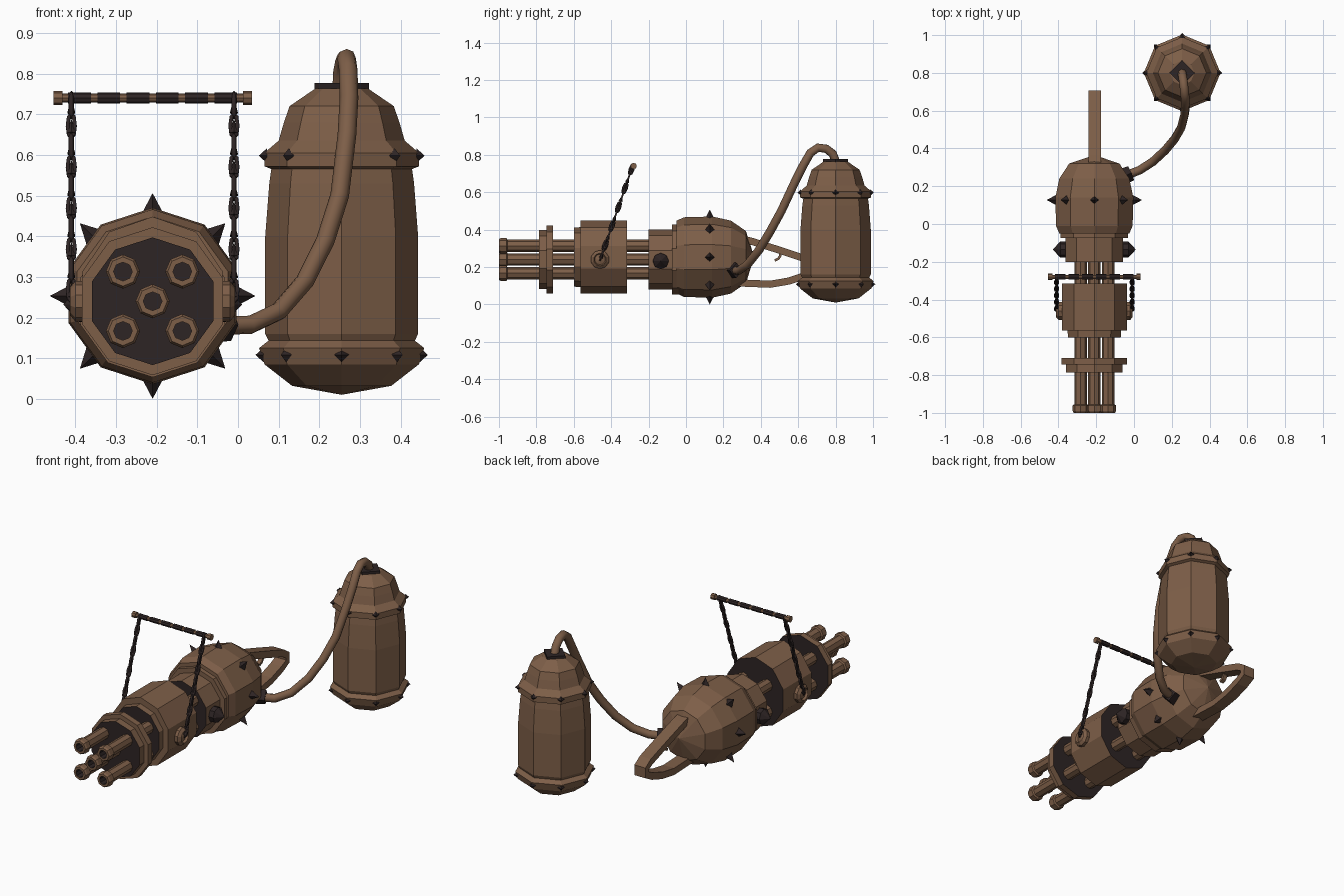
import bpy, bmesh, math
from mathutils import Vector, Matrix

if "Cube" in bpy.data.objects:
    bpy.data.objects.remove(bpy.data.objects["Cube"])


def material(name, col):
    m = bpy.data.materials.new(name)
    m.diffuse_color = (*col, 1)
    m.use_nodes = True
    m.node_tree.nodes["Principled BSDF"].inputs["Base Color"].default_value = m.diffuse_color
    return m


BROWN = material("rusty_brown", (0.205, 0.112, 0.064))
DARK = material("dark_iron", (0.027, 0.018, 0.018))
GX, GZ = -0.21, 0.25            # gun axis
TX, TY = 0.255, 0.80            # tank axis


def finish(name, bm, mats):
    bmesh.ops.recalc_face_normals(bm, faces=bm.faces)
    me = bpy.data.meshes.new(name)
    bm.to_mesh(me)
    bm.free()
    for m in mats:
        me.materials.append(m)
    ob = bpy.data.objects.new(name, me)
    bpy.context.collection.objects.link(ob)
    return ob


def lathe(name, prof, n, place, dark=(), mats=(BROWN, DARK)):
    """Revolve (radius, height) points; place maps (u, v, height) to world."""
    bm = bmesh.new()
    rings = []
    for r, h in prof:
        if r == 0:
            rings.append([bm.verts.new(place(0, 0, h))] * n)
        else:
            rings.append([bm.verts.new(place(r * math.sin(2 * math.pi * i / n),
                                             r * math.cos(2 * math.pi * i / n), h)) for i in range(n)])
    for s, (a, b) in enumerate(zip(rings, rings[1:])):
        for i in range(n):
            j = (i + 1) % n
            f = bm.faces.new(list(dict.fromkeys((a[i], a[j], b[j], b[i]))))
            f.material_index = 1 if s in dark else 0
    return finish(name, bm, mats)


def along_y(x, z, sx=1):
    return lambda u, v, h: (x + u * sx, h, z + v)


def along_z(x, y):
    return lambda u, v, h: (x + u, y + v, h)


def along(base, direction):
    m = Matrix.Translation(base) @ Vector(direction).to_track_quat('Z', 'Y').to_matrix().to_4x4()
    return lambda u, v, h: m @ Vector((u, v, h))


def spike(name, base, d, r, h, n=4):
    lathe(name, [(0, 0), (r, 0), (0, h)], n, along(base, d), mats=(DARK, DARK))


def tube(name, pts, r, mat, res=2, cyclic=False):
    cu = bpy.data.curves.new(name, 'CURVE')
    cu.dimensions = '3D'
    cu.bevel_depth, cu.bevel_resolution, cu.use_fill_caps = r, res, True
    sp = cu.splines.new('POLY')
    sp.points.add(len(pts) - 1)
    for p, c in zip(sp.points, pts):
        p.co = (*c, 1)
    sp.use_cyclic_u = cyclic
    cu.materials.append(mat)
    ob = bpy.data.objects.new(name, cu)
    bpy.context.collection.objects.link(ob)
    bpy.ops.object.select_all(action='DESELECT')
    ob.select_set(True)
    bpy.context.view_layer.objects.active = ob
    bpy.ops.object.convert(target='MESH')


def flat_bar(name, path, x, half_w, half_t):
    """Rectangular bar following (y, z) points."""
    bm = bmesh.new()
    rings = []
    for i, p in enumerate(path):
        a, b = Vector(path[max(i - 1, 0)]), Vector(path[min(i + 1, len(path) - 1)])
        t = (b - a).normalized()
        ny, nz = -t.y * half_t, t.x * half_t
        rings.append([bm.verts.new((x + sx * half_w, p[0] + s * ny, p[1] + s * nz))
                      for sx, s in ((-1, -1), (1, -1), (1, 1), (-1, 1))])
    for a, b in zip(rings, rings[1:]):
        for i in range(4):
            bm.faces.new((a[i], a[(i + 1) % 4], b[(i + 1) % 4], b[i]))
    bm.faces.new(rings[0])
    bm.faces.new(rings[-1])
    finish(name, bm, (BROWN,))


# Five barrels with flared muzzles and dark bores
for k, (dx, dz) in enumerate(((0, 0), (1, 1), (-1, 1), (1, -1), (-1, -1))):
    lathe(f"barrel_{k}", [(0, -0.95), (0.023, -0.95), (0.023, -1), (0.036, -1), (0.042, -0.99), (0.042, -0.96),
                          (0.033, -0.955), (0.033, -0.1), (0, -0.1)], 8,
          along_y(GX + dx * 0.073, 0.24 + dz * 0.073), dark=(0, 1))

# Stepped plates, drum and collar: ten sided, dark ends
lathe("muzzle_plate", [(0, -0.785), (0.157, -0.785), (0.157, -0.745), (0.182, -0.745), (0.182, -0.71), (0, -0.71)],
      10, along_y(GX, 0.24), dark=(0, 4))
lathe("drum", [(0, -0.60), (0.158, -0.60), (0.16, -0.565), (0.195, -0.565), (0.195, -0.315), (0, -0.315)],
      10, along_y(GX, 0.253, 0.93), dark=(0, 4))
lathe("collar", [(0, -0.20), (0.16, -0.20), (0.16, -0.075), (0.187, -0.075), (0.187, -0.03), (0, -0.03)],
      10, along_y(GX, 0.24), dark=(0,))

# Rear body with a ring of spikes
lathe("rear_body", [(0, -0.05), (0.195, -0.05), (0.213, -0.01), (0.217, 0.14), (0.195, 0.24), (0.14, 0.32), (0, 0.365)],
      10, along_y(GX, 0.253))
for k in range(8):
    a = k * math.pi / 4
    d = Vector((math.sin(a), 0, math.cos(a)))
    spike(f"body_spike_{k}", Vector((GX, 0.127, GZ + 0.003)) + d * 0.196, d, 0.03, 0.057)

# Rear handle loop and trigger
flat_bar("rear_handle", [(0.28, 0.355), (0.36, 0.335), (0.5, 0.29), (0.65, 0.24), (0.69, 0.215), (0.69, 0.18),
                         (0.64, 0.155), (0.55, 0.125), (0.45, 0.108), (0.28, 0.115)], -0.208, 0.034, 0.019)
flat_bar("trigger", [(0.50, 0.29), (0.505, 0.262), (0.495, 0.245), (0.475, 0.235)], -0.208, 0.012, 0.007)

# Side studs, chain bosses and chains, mirrored left and right
TOP, LOW = Vector((0, -0.28, 0.755)), Vector((0, -0.455, 0.25))
for side, s in (("left", -1), ("right", 1)):
    out = Vector((s, 0, 0))
    lathe(f"stud_{side}", [(0, 0), (0.043, 0), (0.043, 0.05), (0.03, 0.062), (0, 0.09)], 8,
          along((GX + s * 0.13, -0.135, 0.232), out), mats=(DARK, DARK))
    lathe(f"chain_boss_{side}", [(0, 0), (0.05, 0), (0.05, 0.035), (0.034, 0.048), (0.028, 0.036), (0, 0.045)], 10,
          along((GX + s * 0.155, -0.46, 0.24), out))
    x = GX + s * 0.20
    n = 10
    axis = (TOP - LOW).normalized()
    for i in range(n):
        c = LOW.lerp(TOP, (i + 0.35) / n) + Vector((x, 0, 0))
        flat = i % 2 == 0
        w = Vector((1, 0, 0)) if flat else axis.cross(Vector((1, 0, 0)))
        loop = [c + w * (0.009 * math.cos(t)) + axis * (0.031 * math.sin(t))
                for t in (j * math.pi / 4 for j in range(8))]
        tube(f"chain_link_{side}_{i}", loop, 0.0065, DARK, 0, True)
        spike(f"link_knot_{side}_{i}", c - axis * 0.02, axis, 0.011, 0.04, 6)
    # carry bar end cap
    lathe(f"bar_cap_{side}", [(0, 0), (0.017, 0), (0.017, 0.022), (0, 0.022)], 8,
          along((GX + s * 0.222, -0.28, 0.74), out))

# Carry bar: brown rod with dark grip wraps
lathe("carry_bar", [(0, -0.23), (0.011, -0.23), (0.011, 0.23), (0, 0.23)], 8, along((GX, -0.28, 0.74), (1, 0, 0)))
for i in range(6):
    c = GX - 0.18 + i * 0.072
    lathe(f"grip_wrap_{i}", [(0, -0.028), (0.014, -0.028), (0.014, 0.028), (0, 0.028)], 8,
          along((c, -0.28, 0.74), (1, 0, 0)), mats=(DARK, DARK))

# Fuel tank, cap and rivets: eight sided
lathe("tank", [(0, 0.01), (0.122, 0.032), (0.19, 0.085), (0.203, 0.125), (0.18, 0.143), (0.188, 0.16), (0.188, 0.40),
               (0.178, 0.53), (0.173, 0.565), (0.19, 0.572), (0.19, 0.605), (0.155, 0.635), (0.142, 0.68),
               (0.128, 0.72), (0.065, 0.763), (0, 0.765)], 8, along_z(TX, TY))
lathe("tank_cap", [(0, 0.755), (0.067, 0.755), (0.067, 0.777), (0, 0.777)], 4, along_z(TX, TY), mats=(DARK, DARK))
for k in range(8):
    a = k * math.pi / 4
    d = Vector((math.sin(a), math.cos(a), 0))
    for z, r in ((0.108, 0.192), (0.598, 0.184)):
        spike(f"tank_rivet_{k}_{z}", Vector((TX, TY, z)) + d * r, d, 0.018, 0.02)

# Fuel hose and its socket on the body
tube("fuel_hose", [(.255, .8, .765), (.257, .785, .805), (.262, .75, .832), (.267, .705, .838), (.271, .665, .81),
                   (.273, .625, .74), (.268, .58, .65), (.25, .51, .5), (.215, .45, .39), (.165, .39, .29),
                   (.1, .33, .215), (.03, .285, .182), (-.06, .25, .18)], 0.023, BROWN, 2)
lathe("hose_socket", [(0, 0), (0.045, 0), (0.04, 0.06), (0, 0.06)], 4,
      along((-0.07, 0.245, 0.185), (0.9, 0.4, -0.05)), mats=(DARK, DARK))
